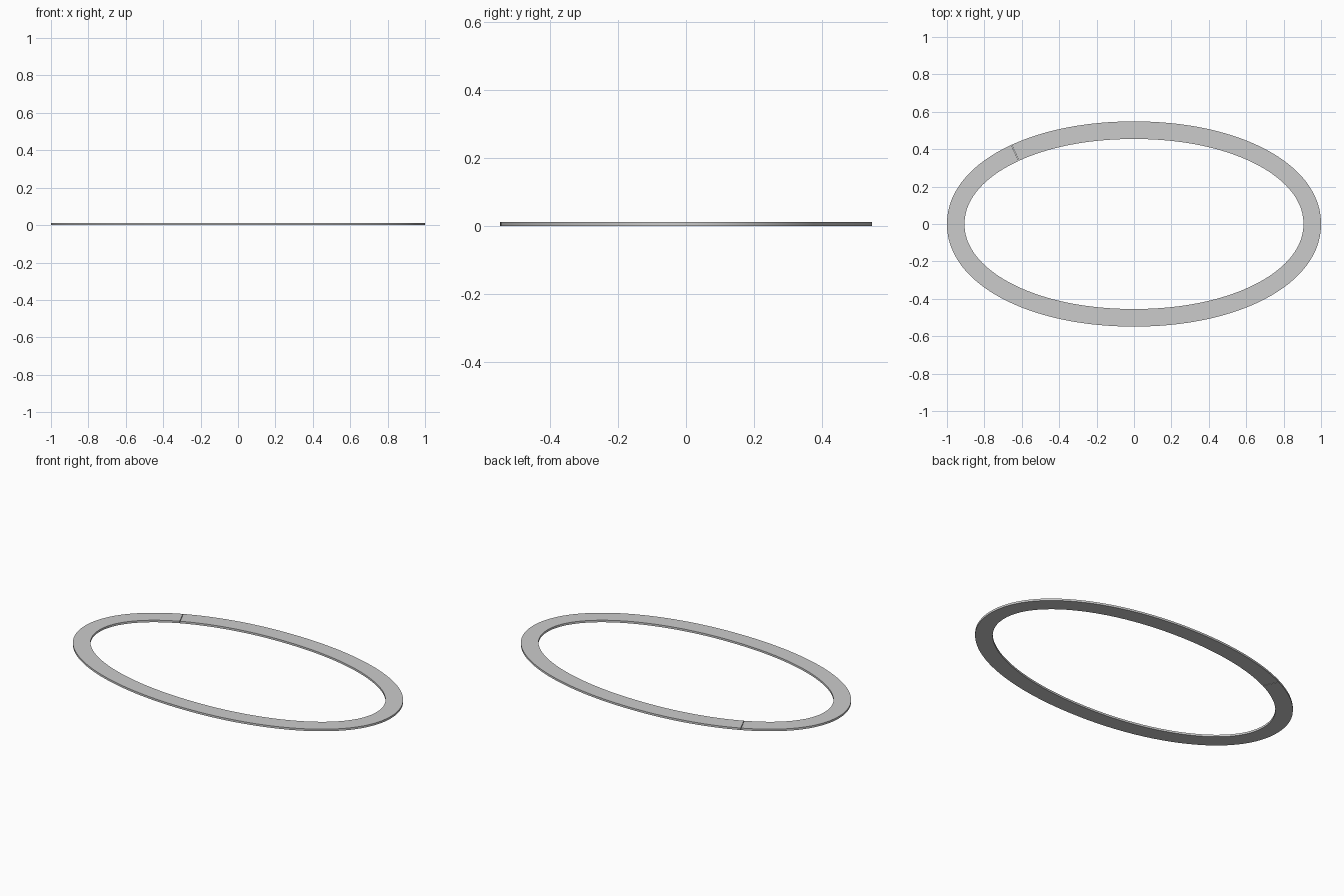
import bpy, bmesh
from math import cos, sin, pi, hypot, copysign

if "Cube" in bpy.data.objects:
    bpy.data.objects.remove(bpy.data.objects["Cube"])

A, B = 0.953, 0.5015      # centreline half axes
HALF, H = 0.047, 0.012    # half band width, height
N, P = 160, 2.06          # segments, slightly full oval
SEAM, GAP = 2.29, 0.0015  # seam angle and its hairline gap


def centre(t):
    c, s = cos(t), sin(t)
    return (A * copysign(abs(c) ** (2 / P), c),
            B * copysign(abs(s) ** (2 / P), s))


def offset_point(t, d):
    x, y = centre(t)
    nx = copysign(abs(x / A) ** (P - 1), x) / A
    ny = copysign(abs(y / B) ** (P - 1), y) / B
    k = d / hypot(nx, ny)
    return x + nx * k, y + ny * k


# Flat rectangular band swept round the oval, closed off at the seam
bm = bmesh.new()
rings = []
for i in range(N + 1):
    t = SEAM + GAP + (2 * pi - 2 * GAP) * i / N
    rings.append([bm.verts.new((*offset_point(t, d), z))
                  for d, z in ((-HALF, 0), (HALF, 0), (HALF, H), (-HALF, H))])
for a, b in zip(rings, rings[1:]):
    for j in range(4):
        k = (j + 1) % 4
        bm.faces.new((a[j], a[k], b[k], b[j]))
bm.faces.new(rings[0])
bm.faces.new(rings[-1][::-1])
bmesh.ops.recalc_face_normals(bm, faces=bm.faces[:])

mesh = bpy.data.meshes.new("oval_band")
bm.to_mesh(mesh)
bm.free()
band = bpy.data.objects.new("oval_band", mesh)
bpy.context.collection.objects.link(band)
bpy.context.view_layer.objects.active = band
band.select_set(True)
bpy.ops.object.shade_smooth_by_angle()
